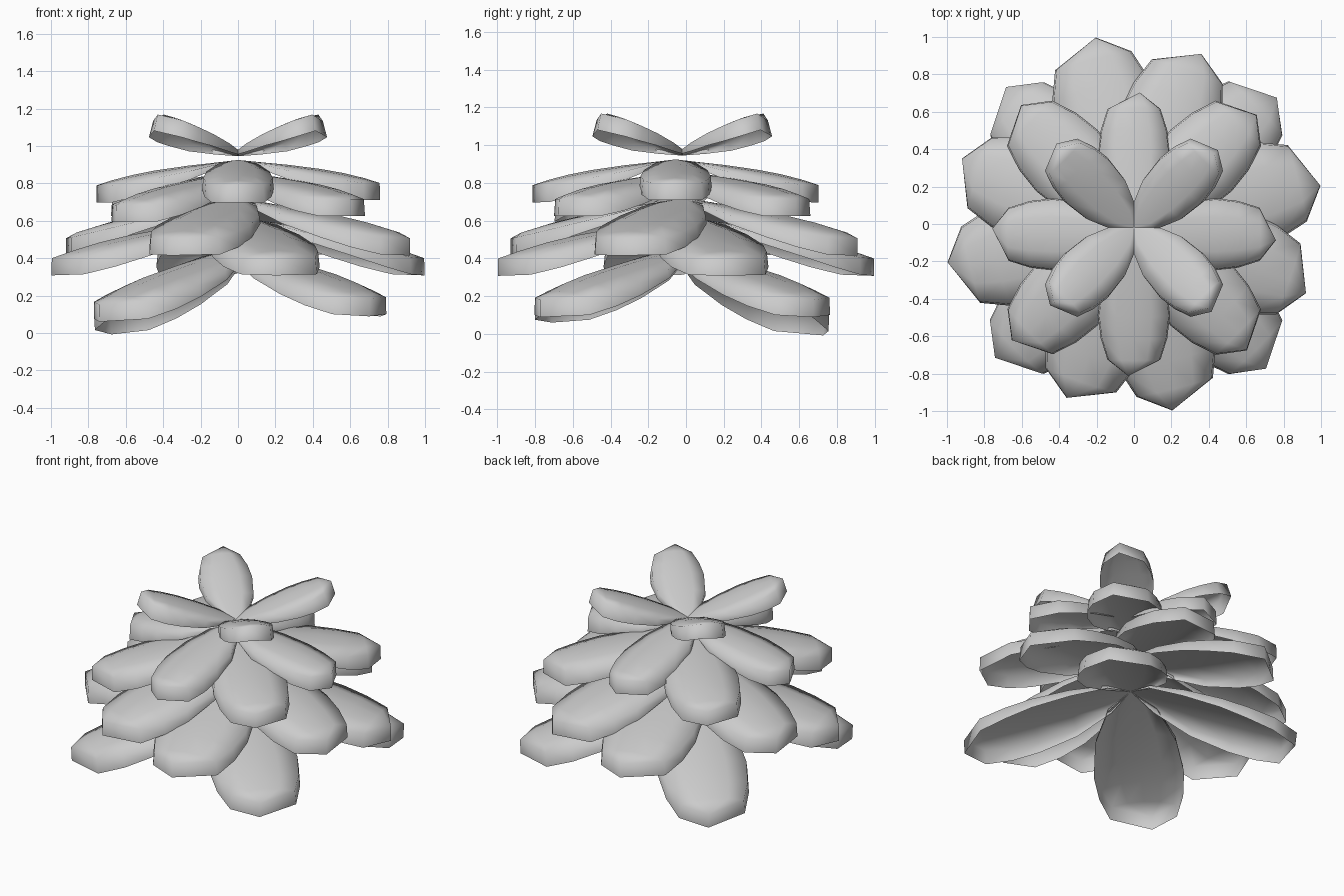
import bpy, bmesh
from math import radians, cos
from mathutils import Matrix, Vector

if "Cube" in bpy.data.objects:
    bpy.data.objects.remove(bpy.data.objects["Cube"])

# leaf stations for unit length: (along, half width, centre height, crown, rim depth)
STATIONS = [(0.13, 0.145, 0.005, 0.010, 0.02),
            (0.35, 0.235, 0.015, 0.040, 0.045),
            (0.58, 0.260, 0.018, 0.052, 0.065),
            (0.74, 0.240, 0.012, 0.050, 0.08),
            (0.89, 0.190, -0.003, 0.035, 0.09)]
COLS = (-1, -0.5, 0, 0.5, 1)
TIP = (1.0, -0.04, -0.022, 0.09)


def leaf(name, length, width, tilt, turn, origin):
    bm = bmesh.new()
    stretch = length / cos(radians(tilt))
    base = bm.verts.new((0, 0, 0))
    rows = [[bm.verts.new((a * stretch, f * w * length * width, (h - c * f * f) * length))
             for f in COLS] for a, w, h, c, d in STATIONS]
    tip = bm.verts.new((TIP[0] * stretch, TIP[1] * length, TIP[2] * length))
    # domed blade
    for i in range(4):
        bm.faces.new((base, rows[0][i], rows[0][i + 1]))
        for r, s in zip(rows, rows[1:]):
            bm.faces.new((r[i], s[i], s[i + 1], r[i + 1]))
        bm.faces.new((rows[-1][i], tip, rows[-1][i + 1]))
    # down-turned rim, nearly vertical whatever the tilt
    depths = [s[4] for s in STATIONS]
    edge = [base] + [r[0] for r in rows] + [tip] + [r[-1] for r in reversed(rows)]
    drop = [0] + depths + [TIP[3]] + depths[::-1]
    lean = 0.2 if tilt < 0 else -0.15
    low = [base] + [bm.verts.new((v.co.x * (1 + lean * d), v.co.y * (1 + 0.5 * d), v.co.z - d))
                    for v, d in zip(edge[1:], drop[1:])]
    for i in range(len(edge)):
        j = (i + 1) % len(edge)
        ring = list(dict.fromkeys((edge[i], low[i], low[j], edge[j])))
        bm.faces.new(ring)
    bmesh.ops.recalc_face_normals(bm, faces=bm.faces)
    bm.faces.ensure_lookup_table()
    bm.normal_update()
    if bm.faces[4].normal.z < 0:
        bmesh.ops.reverse_faces(bm, faces=bm.faces)
    bm.transform(Matrix.Translation(Vector(origin)) @ Matrix.Rotation(radians(turn), 4, 'Z')
                 @ Matrix.Rotation(radians(-tilt), 4, 'Y'))
    mesh = bpy.data.meshes.new(name)
    bm.to_mesh(mesh)
    bm.free()
    obj = bpy.data.objects.new(name, mesh)
    bpy.context.collection.objects.link(obj)
    obj.select_set(True)
    bpy.context.view_layer.objects.active = obj


# whorls of four leaves: name, length, width, tilts, turn, origin
WHORLS = [
    ("crown_leaf", 0.58, 1.06, (22, 22, 22, 22), 45, (0, -0.02, 0.945)),
    ("upper_leaf", 0.76, 0.94, (-8, -9, -9, -9), 0, (0, -0.055, 0.925)),
    ("shoulder_leaf", 0.89, 0.97, (-8, -8, -10, -8), 45, (0, -0.02, 0.86)),
    ("middle_leaf", 0.99, 1.02, (-11, -11, -11, -11), 71, (0, -0.01, 0.72)),
    ("lower_leaf", 1.02, 1.04, (-11, -11, -11, -11), 104, (0, 0, 0.62)),
    ("bottom_leaf", 1.03, 1.00, (-13.5, -18.5, -15, -13.5), 45, (0.01, -0.02, 0.45)),
]
for name, length, width, tilts, turn, origin in WHORLS:
    for k, tilt in enumerate(tilts):
        leaf(f"{name}_{k + 1}", length, width, tilt, turn + 90 * k, origin)

bpy.ops.object.shade_smooth_by_angle(angle=radians(80))
